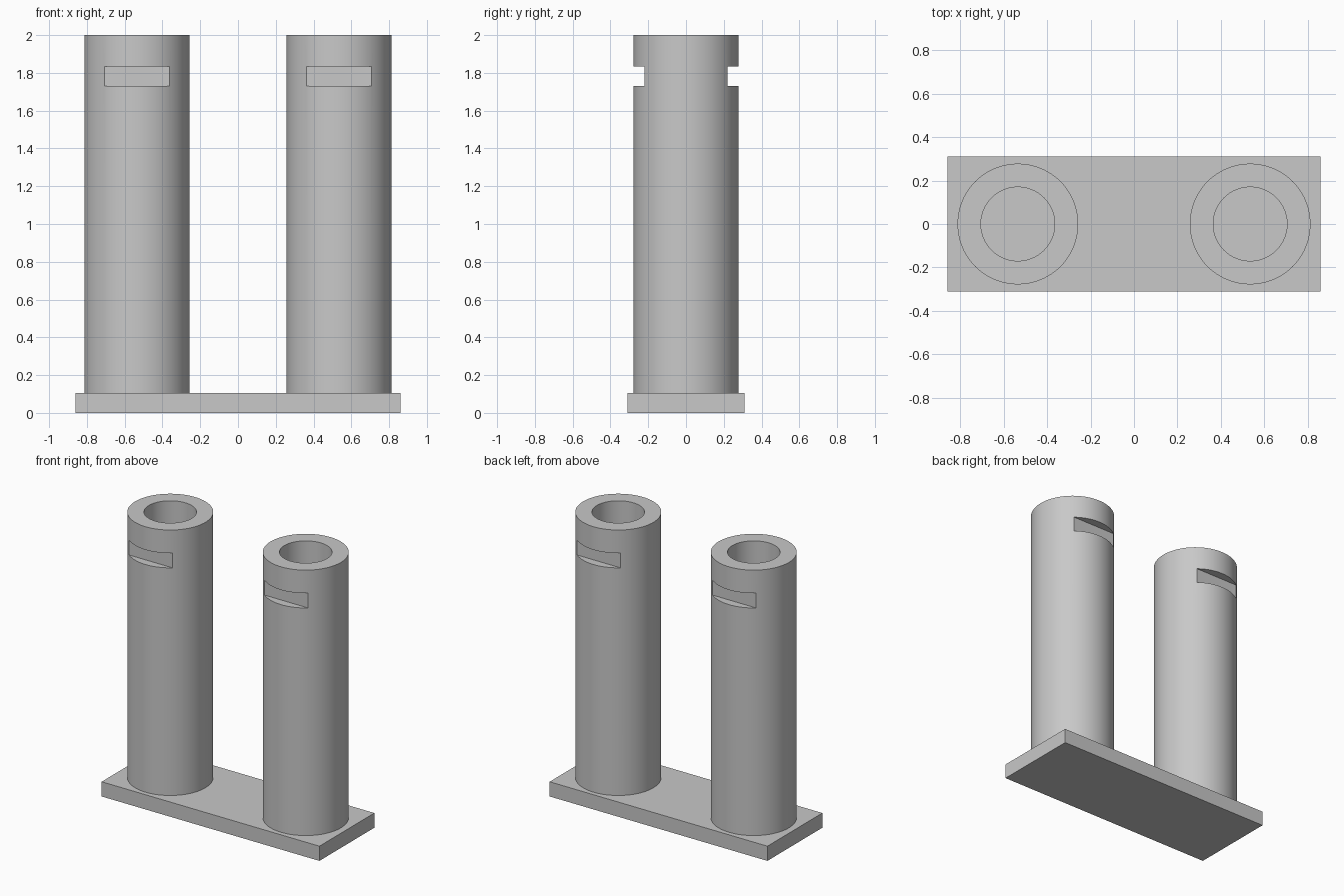
import bpy, math
from mathutils import Matrix
import bmesh

if "Cube" in bpy.data.objects:
    bpy.data.objects.remove(bpy.data.objects["Cube"], do_unlink=True)

# Sizes
BASE_X, BASE_Y, BASE_Z = 1.72, 0.62, 0.105
TUBE_X, TUBE_R, BORE_R, TOP = 0.535, 0.278, 0.17, 2.0
SLOT_Z0, SLOT_Z1, SLOT_Y = 1.73, 1.835, 0.219
SEGMENTS = 96

grey = bpy.data.materials.new("plain grey")
grey.use_nodes = True
colour = (0.58, 0.58, 0.58, 1)
grey.diffuse_color = colour
grey.node_tree.nodes["Principled BSDF"].inputs["Base Color"].default_value = colour


def new_object(name, bm):
    bmesh.ops.recalc_face_normals(bm, faces=bm.faces)
    mesh = bpy.data.meshes.new(name)
    bm.to_mesh(mesh)
    bm.free()
    mesh.materials.append(grey)
    obj = bpy.data.objects.new(name, mesh)
    bpy.context.collection.objects.link(obj)
    return obj


def box(name, size, centre):
    bm = bmesh.new()
    bmesh.ops.create_cube(bm, size=1, matrix=Matrix.Translation(centre) @ Matrix.Diagonal((*size, 1)))
    return new_object(name, bm)


def tube(name, x):
    # Wall profile spun around the tube's axis
    profile = [(BORE_R, BASE_Z), (TUBE_R, BASE_Z), (TUBE_R, TOP), (BORE_R, TOP)]
    bm = bmesh.new()
    verts = [bm.verts.new((x + r, 0, z)) for r, z in profile]
    edges = [bm.edges.new((verts[i], verts[(i + 1) % 4])) for i in range(4)]
    bmesh.ops.spin(bm, geom=verts + edges, cent=(x, 0, 0), axis=(0, 0, 1),
                   angle=math.tau, steps=SEGMENTS, use_merge=True)
    bmesh.ops.remove_doubles(bm, verts=bm.verts, dist=1e-4)
    return new_object(name, bm)


def cut(obj, cutter):
    mod = obj.modifiers.new("slot", 'BOOLEAN')
    mod.operation = 'DIFFERENCE'
    mod.solver = 'EXACT'
    mod.object = cutter
    bpy.context.view_layer.objects.active = obj
    bpy.ops.object.modifier_apply(modifier=mod.name)
    bpy.data.objects.remove(cutter, do_unlink=True)


# Base plate
box("base_plate", (BASE_X, BASE_Y, BASE_Z), (0, 0, BASE_Z / 2))

# Two hollow tubes, each with a flat slot at front and back
for name, x in (("left_tube", TUBE_X), ("right_tube", -TUBE_X)):
    obj = tube(name, x)
    for side in (-1, 1):
        cutter = box("slot_cutter", (0.8, 0.2, SLOT_Z1 - SLOT_Z0),
                     (x, side * (SLOT_Y + 0.1), (SLOT_Z0 + SLOT_Z1) / 2))
        cutter.hide_render = True
        cut(obj, cutter)
    bpy.ops.object.select_all(action='DESELECT')
    obj.select_set(True)
    bpy.context.view_layer.objects.active = obj
    bpy.ops.object.shade_smooth_by_angle(angle=math.radians(30))
